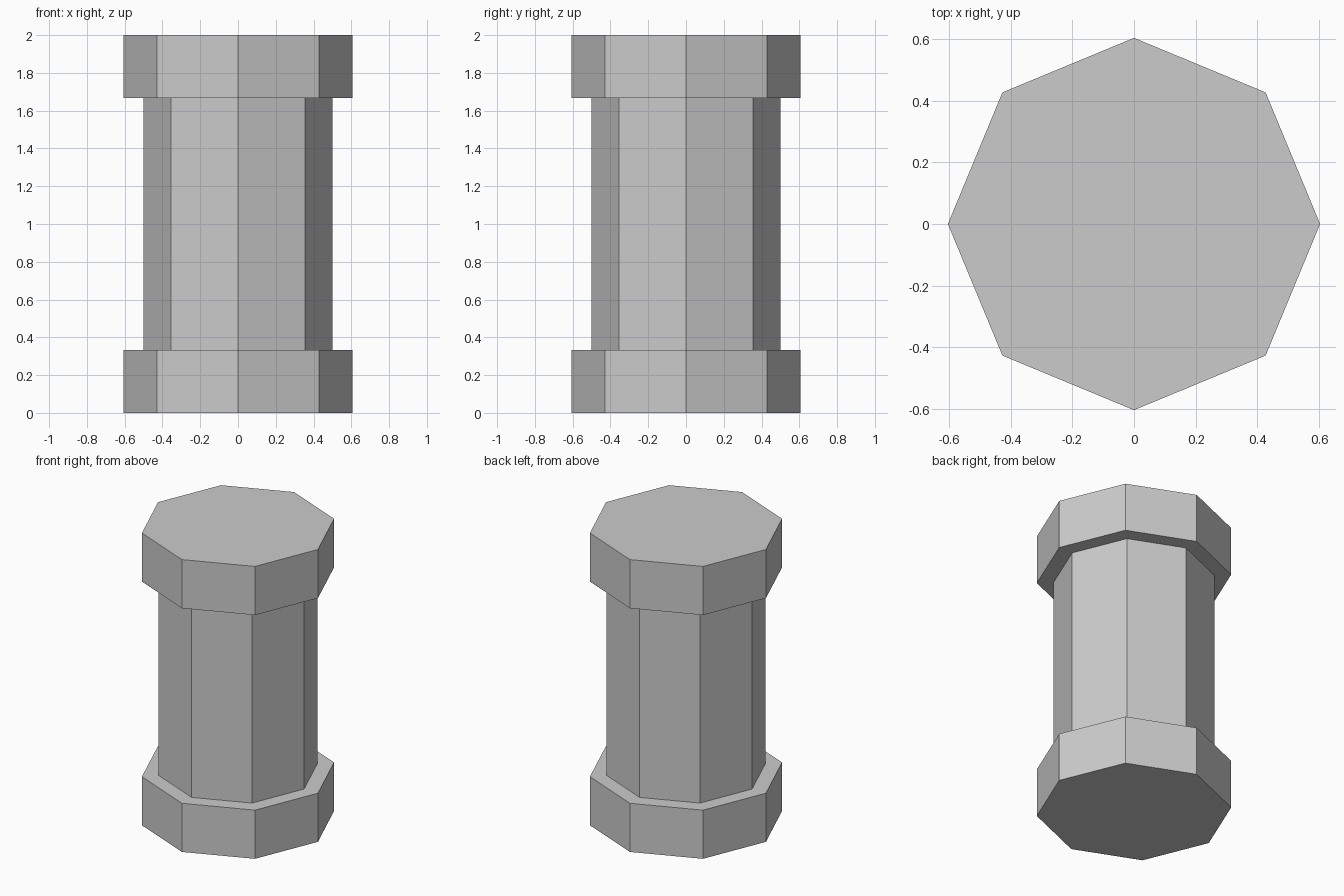
import bpy
import bmesh
from math import cos, sin, tau

if "Cube" in bpy.data.objects:
    bpy.data.objects.remove(bpy.data.objects["Cube"])

SIDES = 8
SHAFT_R, COLLAR_R = 0.5, 0.605
HEIGHT, COLLAR_H = 2.0, 0.333

# Column profile (radius, height): foot collar, shaft, head collar
profile = [
    (COLLAR_R, 0.0),
    (COLLAR_R, COLLAR_H),
    (SHAFT_R, COLLAR_H),
    (SHAFT_R, HEIGHT - COLLAR_H),
    (COLLAR_R, HEIGHT - COLLAR_H),
    (COLLAR_R, HEIGHT),
]

# One octagonal ring per profile point, corners on the x and y axes
bm = bmesh.new()
rings = [
    [bm.verts.new((r * cos(tau * i / SIDES), r * sin(tau * i / SIDES), z))
     for i in range(SIDES)]
    for r, z in profile
]

# Side walls and collar ledges
for low, high in zip(rings, rings[1:]):
    for i in range(SIDES):
        j = (i + 1) % SIDES
        bm.faces.new((low[i], low[j], high[j], high[i]))

# Flat ends
bm.faces.new(rings[0][::-1])
bm.faces.new(rings[-1])

mesh = bpy.data.meshes.new("octagonal_column")
bm.to_mesh(mesh)
bm.free()
column = bpy.data.objects.new("octagonal_column", mesh)
bpy.context.collection.objects.link(column)
